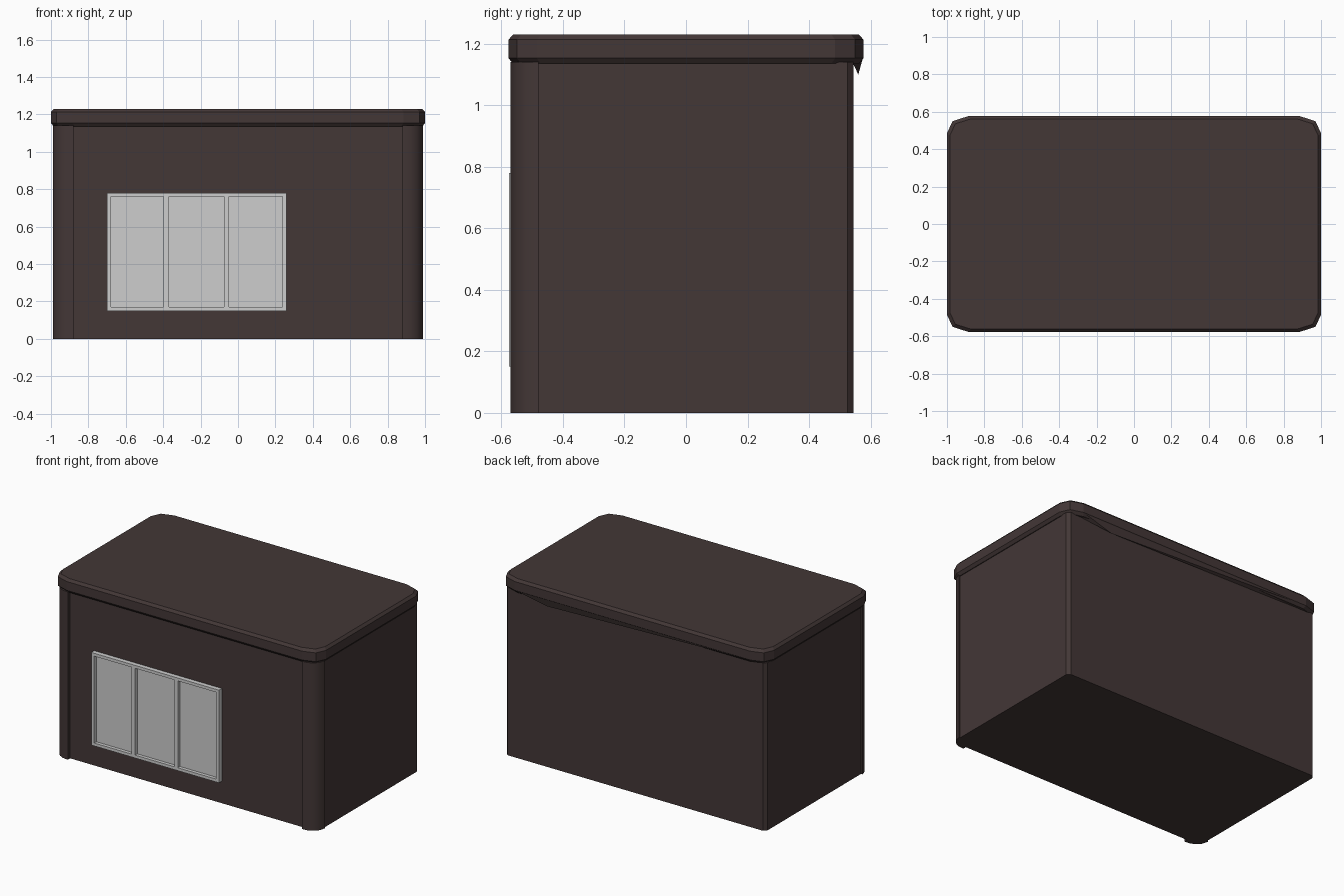
import bpy
import bmesh

cube = bpy.data.objects.get("Cube")
if cube:
    bpy.data.objects.remove(cube, do_unlink=True)


def material(name, rgb):
    mat = bpy.data.materials.new(name)
    mat.use_nodes = True
    mat.diffuse_color = (*rgb, 1)
    mat.node_tree.nodes["Principled BSDF"].inputs["Base Color"].default_value = (*rgb, 1)
    return mat


brown = material("dark brown", (0.056, 0.038, 0.037))
grey = material("light grey", (0.61, 0.61, 0.61))


def finish(name, bm, mat, smooth=False):
    bmesh.ops.recalc_face_normals(bm, faces=bm.faces)
    mesh = bpy.data.meshes.new(name)
    bm.to_mesh(mesh)
    bm.free()
    mesh.materials.append(mat)
    obj = bpy.data.objects.new(name, mesh)
    bpy.context.collection.objects.link(obj)
    if smooth:
        bpy.ops.object.select_all(action='DESELECT')
        obj.select_set(True)
        bpy.context.view_layer.objects.active = obj
        bpy.ops.object.shade_smooth_by_angle(angle=0.6)
    return obj


def loft(name, rings, mat, smooth=False):
    """Skin a stack of equal-length closed rings and cap both ends."""
    bm = bmesh.new()
    loops = [[bm.verts.new(p) for p in ring] for ring in rings]
    n = len(loops[0])
    for low, high in zip(loops, loops[1:]):
        for i in range(n):
            j = (i + 1) % n
            bm.faces.new((low[i], low[j], high[j], high[i]))
    bm.faces.new(loops[0][::-1])
    bm.faces.new(loops[-1])
    return finish(name, bm, mat, smooth)


def box(name, x0, x1, y0, y1, z0, z1, mat):
    ring = [(x0, y0), (x1, y0), (x1, y1), (x0, y1)]
    return loft(name, [[(x, y, z) for x, y in ring] for z in (z0, z1)], mat)


# Main body with chamfered back corners
side, back, front, top = 0.98, 0.545, -0.545, 1.14
plan = [(-side, -0.5), (-0.93, front), (0.93, front), (side, -0.5),
        (side, back - 0.02), (side - 0.02, back), (0.02 - side, back), (-side, back - 0.02)]
loft("walls", [[(x, y, z) for x, y in plan] for z in (0, top)], brown)

# Rounded corner posts on the front
post = [(0.88, -0.53), (0.88, -0.57), (0.92, -0.566), (0.956, -0.548),
        (0.98, -0.52), (0.99, -0.48), (0.96, -0.48)]
for label, s in (("left", 1), ("right", -1)):
    loft(label + "_front_post", [[(s * x, y, z) for x, y in post] for z in (0, top)],
         brown, True)

# Roof slab with cut corners and chamfered rims
quarter = [(1, 0.485), (0.97, 0.55), (0.885, 0.577)]
outline = quarter + [(-x, y) for x, y in quarter[::-1]]
outline += [(-x, -y) for x, y in outline]


def roof_ring(z, inset):
    return [(x * (1 - inset), y * (1 - inset / 0.577), z) for x, y in outline]


loft("roof", [roof_ring(1.135, 0.015), roof_ring(1.153, 0),
              roof_ring(1.213, 0), roof_ring(1.23, 0.015)], brown)

# Thin drip edge hanging under the back of the roof
bm = bmesh.new()
ends = [bm.verts.new((s * 0.88, y, z)) for s in (1, -1) for y, z in ((0.543, 1.136), (0.575, 1.153))]
tip = bm.verts.new((0.65, 0.56, 1.1))
a, b, c, d = ends
for f in ((a, b, tip), (b, d, tip), (d, c, tip), (c, a, tip), (a, c, d, b)):
    bm.faces.new(f)
finish("drip_edge", bm, brown)

# Window frame, mullions and panes
x0, x1, z0, z1 = -0.70, 0.26, 0.15, 0.78
y0 = -0.576
for name, lo, hi in (("frame_right", x0, -0.678), ("mullion_right", -0.397, -0.37),
                     ("mullion_left", -0.076, -0.049), ("frame_left", 0.238, x1)):
    box("window_" + name, lo, hi, y0, front, z0, z1, grey)
for name, lo, hi in (("sill", z0, 0.17), ("head", 0.76, z1)):
    box("window_" + name, x0 + 0.001, x1 - 0.001, y0, front, lo, hi, grey)
box("window_panes", x0 + 0.01, x1 - 0.01, -0.553, front, z0 + 0.01, z1 - 0.01, grey)
